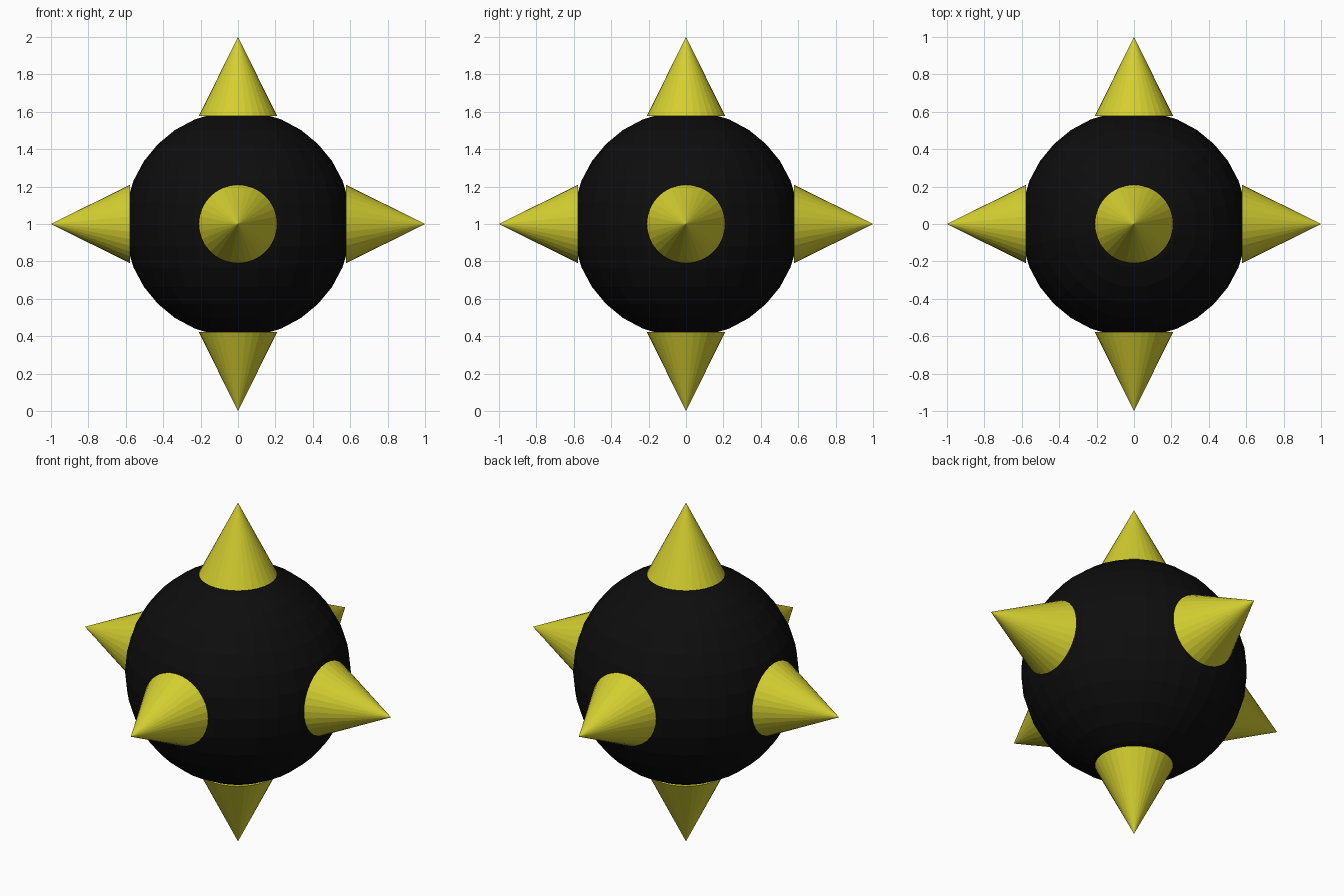
import bpy
from mathutils import Vector

if "Cube" in bpy.data.objects:
    bpy.data.objects.remove(bpy.data.objects["Cube"])

CENTRE = Vector((0, 0, 1))
BALL_R = 0.605
BASE_D, BASE_R, TIP_D = 0.577, 0.21, 1.0


def material(name, rgb):
    m = bpy.data.materials.new(name)
    m.diffuse_color = (*rgb, 1)
    m.use_nodes = True
    m.node_tree.nodes["Principled BSDF"].inputs["Base Color"].default_value = m.diffuse_color
    return m


black = material("black", (0.004, 0.004, 0.004))
yellow = material("yellow", (0.66, 0.63, 0.03))

# Round body
bpy.ops.mesh.primitive_uv_sphere_add(segments=32, ring_count=16, radius=BALL_R, location=CENTRE)
ball = bpy.context.object
ball.name = "ball"
ball.data.materials.append(black)


# One flat-faced spike pointing away from the centre
def spike(name, direction):
    d = Vector(direction)
    bpy.ops.mesh.primitive_cone_add(
        vertices=32, radius1=BASE_R, radius2=0, depth=TIP_D - BASE_D,
        location=CENTRE + d * (BASE_D + TIP_D) / 2,
        rotation=d.to_track_quat('Z', 'Y').to_euler())
    ob = bpy.context.object
    ob.name = name
    ob.data.materials.append(yellow)


# Six spikes, one along each axis direction
for name, direction in {
    "right_spike": (1, 0, 0), "left_spike": (-1, 0, 0),
    "back_spike": (0, 1, 0), "front_spike": (0, -1, 0),
    "top_spike": (0, 0, 1), "bottom_spike": (0, 0, -1),
}.items():
    spike(name, direction)
